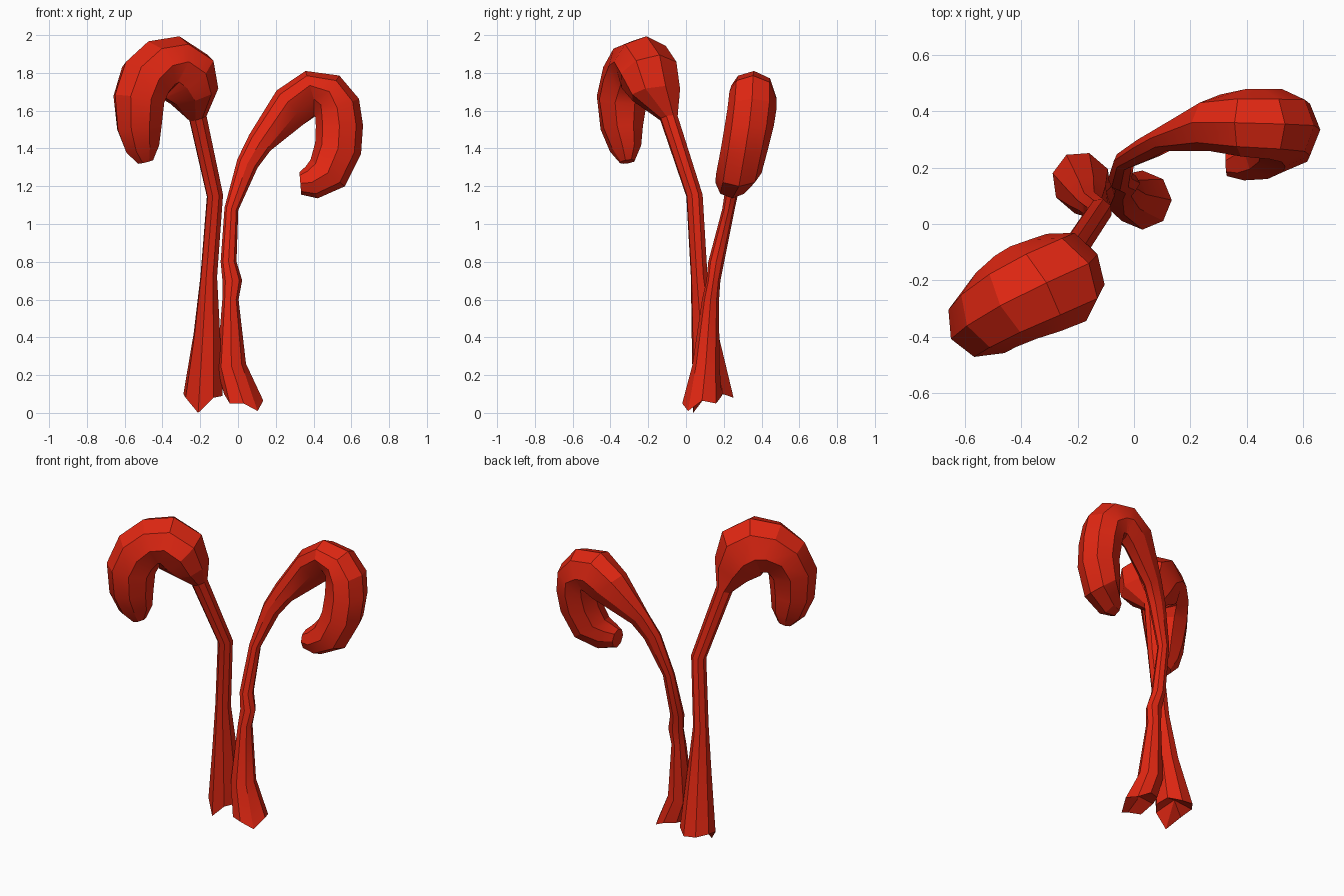
import bpy, bmesh
from math import sin, cos, pi, radians
from mathutils import Vector

if "Cube" in bpy.data.objects:
    bpy.data.objects.remove(bpy.data.objects["Cube"])

SIDES = 8

red = bpy.data.materials.new("deep_red")
red.use_nodes = True
red.diffuse_color = (0.75, 0.02, 0.006, 1)
bsdf = red.node_tree.nodes["Principled BSDF"]
bsdf.inputs["Base Color"].default_value = red.diffuse_color
bsdf.inputs["Roughness"].default_value = 0.8


def drooping_stalk(name, lean, rings, root_heights):
    """Sweep an oval along a path.
    Each ring is x, y, z, half thickness, half width and an optional slant of its underside."""
    bm = bmesh.new()
    lean = Vector((*lean, 0)).normalized()
    side = Vector((-lean.y, lean.x, 0))
    centres = [Vector(r[:3]) for r in rings]
    loops = []
    for i, (x, y, z, thick, wide, *slant) in enumerate(rings):
        before = centres[max(i - 1, 0)]
        after = centres[min(i + 1, len(rings) - 1)]
        tangent = (after - before).normalized()
        # Keep the oval in the bending plane
        tangent = (tangent - side * tangent.dot(side)).normalized()
        outer = tangent.cross(side)
        loop = []
        for k in range(SIDES):
            a = 2 * pi * k / SIDES
            lift = sum(slant) * sin(a) * (1 - cos(a)) / 2
            p = centres[i] + outer * (thick * cos(a) + lift) + side * wide * sin(a)
            if i == 0:
                p.z = root_heights[k]
            loop.append(bm.verts.new(p))
        loops.append(loop)
    for low, high in zip(loops, loops[1:]):
        for k in range(SIDES):
            j = (k + 1) % SIDES
            bm.faces.new((low[k], low[j], high[j], high[k]))
    # Hollowed underside of the root, blunt cap on the tip
    hub = bm.verts.new(centres[0] + Vector((0, 0, 0.05)))
    for k in range(SIDES):
        bm.faces.new((loops[0][(k + 1) % SIDES], loops[0][k], hub))
    bm.faces.new(loops[-1])
    bmesh.ops.recalc_face_normals(bm, faces=bm.faces)
    mesh = bpy.data.meshes.new(name)
    bm.to_mesh(mesh)
    bm.free()
    mesh.materials.append(red)
    obj = bpy.data.objects.new(name, mesh)
    bpy.context.collection.objects.link(obj)
    bpy.ops.object.select_all(action="DESELECT")
    obj.select_set(True)
    bpy.context.view_layer.objects.active = obj
    bpy.ops.object.shade_smooth_by_angle(angle=radians(25))


# Taller stalk, bowing forward to the right
drooping_stalk("tall_stalk", (-0.88, -0.48), [
    (-0.185, 0.145, 0.09, 0.105, 0.115),
    (-0.165, 0.10, 0.42, 0.073, 0.073),
    (-0.155, 0.07, 0.72, 0.046, 0.046),
    (-0.122, 0.045, 1.15, 0.045, 0.045),
    (-0.212, -0.09, 1.56, 0.05, 0.048),
    (-0.225, -0.16, 1.68, 0.12, 0.15, 0.03),
    (-0.27, -0.20, 1.78, 0.17, 0.175, 0.05),
    (-0.35, -0.23, 1.835, 0.165, 0.175, 0.05),
    (-0.42, -0.26, 1.825, 0.155, 0.165, 0.03),
    (-0.49, -0.305, 1.765, 0.15, 0.15),
    (-0.525, -0.34, 1.66, 0.145, 0.135),
    (-0.522, -0.34, 1.51, 0.13, 0.11),
    (-0.505, -0.32, 1.40, 0.10, 0.08),
    (-0.49, -0.31, 1.33, 0.045, 0.04),
], (0.10, 0.09, 0.08, 0.0, 0.08, 0.10, 0.09, 0.08))

# Shorter stalk, curling over to the left
drooping_stalk("short_stalk", (1, 0), [
    (0.03, 0.085, 0.06, 0.11, 0.105),
    (-0.035, 0.105, 0.25, 0.078, 0.072),
    (-0.04, 0.13, 0.60, 0.043, 0.045),
    (-0.03, 0.145, 0.70, 0.052, 0.037),
    (-0.05, 0.16, 0.80, 0.042, 0.042),
    (-0.035, 0.225, 1.08, 0.037, 0.033),
    (0.05, 0.27, 1.32, 0.058, 0.042),
    (0.115, 0.305, 1.43, 0.07, 0.045),
    (0.285, 0.36, 1.625, 0.115, 0.10, -0.06),
    (0.39, 0.36, 1.70, 0.115, 0.12, -0.07),
    (0.47, 0.355, 1.68, 0.125, 0.125, -0.05),
    (0.525, 0.35, 1.615, 0.125, 0.13),
    (0.537, 0.335, 1.52, 0.125, 0.13),
    (0.53, 0.31, 1.40, 0.125, 0.125),
    (0.475, 0.28, 1.27, 0.115, 0.12),
    (0.39, 0.245, 1.22, 0.09, 0.09),
    (0.33, 0.225, 1.215, 0.06, 0.055),
], (0.10, 0.10, 0.09, 0.05, 0.065, 0.01, 0.05, 0.05))
